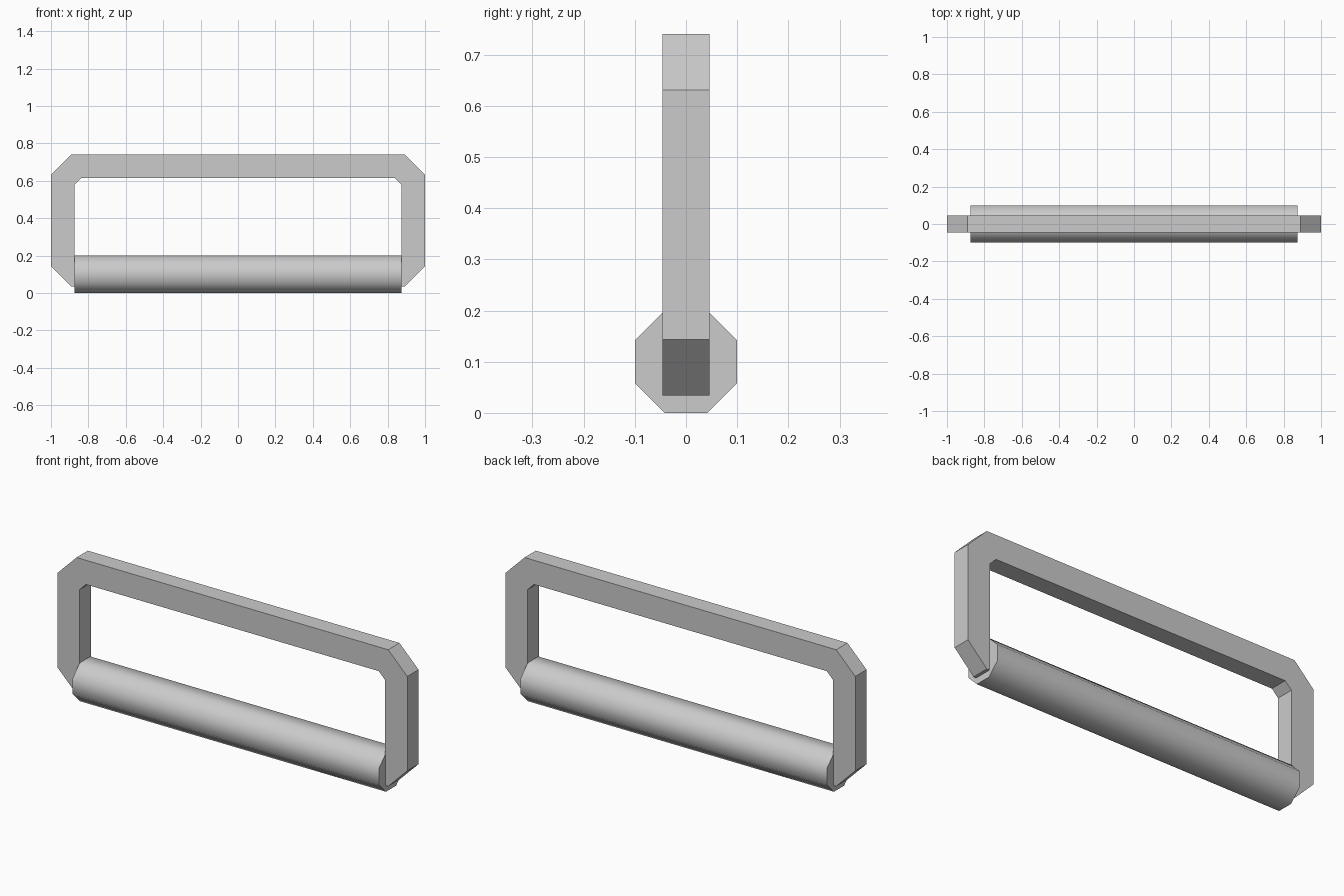
import bpy
import bmesh
from math import radians, tan

cube = bpy.data.objects.get("Cube")
if cube:
    bpy.data.objects.remove(cube, do_unlink=True)

# Single grey material
grey = bpy.data.materials.new("grey metal")
grey.use_nodes = True
colour = (0.6, 0.6, 0.6, 1)
grey.diffuse_color = colour
grey.node_tree.nodes["Principled BSDF"].inputs["Base Color"].default_value = colour


def make_object(name, bm):
    bmesh.ops.recalc_face_normals(bm, faces=bm.faces[:])
    mesh = bpy.data.meshes.new(name)
    bm.to_mesh(mesh)
    bm.free()
    mesh.materials.append(grey)
    obj = bpy.data.objects.new(name, mesh)
    bpy.context.collection.objects.link(obj)
    return obj


def octagon(w, h, cut):
    """Corner-cut rectangle with half sizes w, h."""
    return [(w, h - cut), (w - cut, h), (cut - w, h), (-w, h - cut),
            (-w, cut - h), (cut - w, -h), (w - cut, -h), (w, cut - h)]


def bridge(bm, a, b):
    for i in range(len(a)):
        j = (i + 1) % len(a)
        bm.faces.new((a[i], a[j], b[j], b[i]))


# Frame: flat-sided ring with chamfered corners, its lower bar inside the grip
DEPTH, MID = 0.046, 0.387
bm = bmesh.new()
loops = []
for outline, y in ((octagon(1, 0.353, 0.109), -DEPTH), (octagon(1, 0.353, 0.109), DEPTH),
                   (octagon(0.873, 0.228, 0.036), DEPTH), (octagon(0.873, 0.228, 0.036), -DEPTH)):
    loops.append([bm.verts.new((x, y, MID + z)) for x, z in outline])
for k in range(4):
    bridge(bm, loops[k], loops[(k + 1) % 4])
make_object("frame", bm)

# Grip: eight-sided bar with smooth sides and flat ends
R, LENGTH = 0.1, 0.875
bm = bmesh.new()
section = octagon(R, R, R - R * tan(radians(22.5)))
ends = [[bm.verts.new((x, y, R + z)) for y, z in section] for x in (-LENGTH, LENGTH)]
bridge(bm, *ends)
for end in ends:
    bm.faces.new(end)
grip = make_object("grip", bm)

bpy.ops.object.select_all(action='DESELECT')
grip.select_set(True)
bpy.context.view_layer.objects.active = grip
bpy.ops.object.shade_smooth_by_angle(angle=radians(60))
